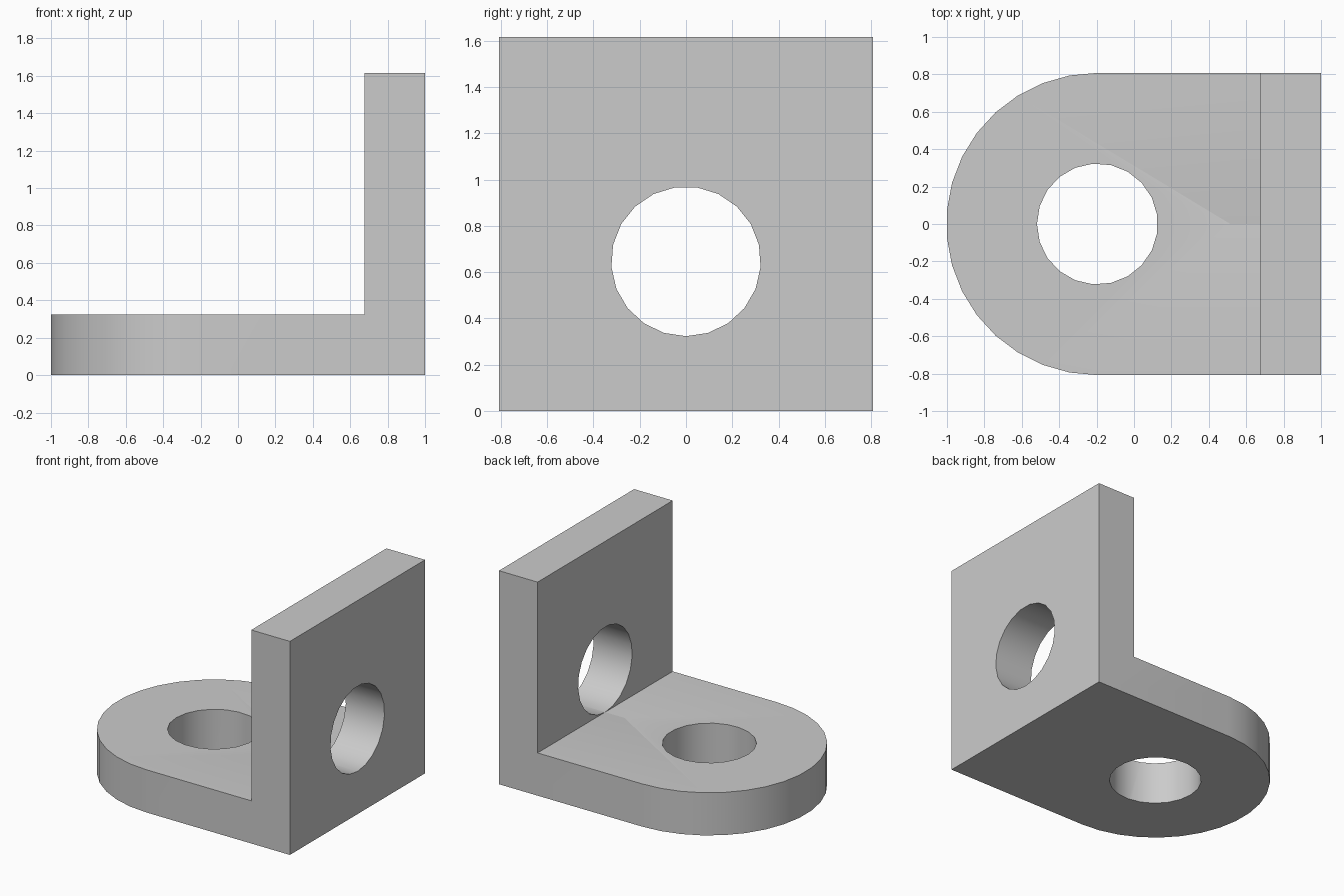
import bpy
import bmesh
from math import pi, cos, sin
from mathutils import Matrix, Vector

cube = bpy.data.objects.get("Cube")
if cube:
    bpy.data.objects.remove(cube, do_unlink=True)

U = 0.032315          # model unit, so that the length is 2
R = 25 * U            # half width and radius of the rounded end
T = 10 * U            # plate thickness
HOLE = 10 * U         # hole radius
CX = 1 - 37 * U       # centre of the rounded end
HOLE_Z = 20 * U       # height of the wall hole
ARC, SIDES = 17, 21

grey = bpy.data.materials.new("light grey")
grey.use_nodes = True
grey.diffuse_color = (0.6, 0.6, 0.6, 1)
grey.node_tree.nodes["Principled BSDF"].inputs["Base Color"].default_value = (0.6, 0.6, 0.6, 1)


def make_object(name, bm):
    bmesh.ops.recalc_face_normals(bm, faces=bm.faces)
    mesh = bpy.data.meshes.new(name)
    bm.to_mesh(mesh)
    bm.free()
    mesh.materials.append(grey)
    obj = bpy.data.objects.new(name, mesh)
    bpy.context.collection.objects.link(obj)
    return obj


def extrude(name, points, direction):
    bm = bmesh.new()
    face = bm.faces.new([bm.verts.new(p) for p in points])
    top = bmesh.ops.extrude_face_region(bm, geom=[face])["geom"]
    verts = [v for v in top if isinstance(v, bmesh.types.BMVert)]
    bmesh.ops.translate(bm, verts=verts, vec=direction)
    return make_object(name, bm)


def drill(name, centre, rotation):
    bm = bmesh.new()
    bmesh.ops.create_cone(bm, cap_ends=True, segments=SIDES, radius1=HOLE,
                          radius2=HOLE, depth=2 * T,
                          matrix=Matrix.Translation(centre) @ rotation)
    cutter = make_object(name, bm)
    cutter.hide_render = True
    cutter.hide_viewport = True
    return cutter


def cut(target, cutter, operation):
    mod = target.modifiers.new(cutter.name, "BOOLEAN")
    mod.operation = operation
    mod.solver = "EXACT"
    mod.object = cutter


# L-shaped bracket body
profile = [(-1.5, 0), (1, 0), (1, 50 * U), (1 - T, 50 * U), (1 - T, T), (-1.5, T)]
bracket = extrude("angle_bracket", [(x, -R, z) for x, z in profile], (0, 2 * R, 0))

# Rounded outline that trims the base plate
arc = [pi / 2 + pi * i / ARC for i in range(ARC + 1)]
outline = [(CX + R * cos(a), R * sin(a), -T) for a in arc]
outline += [(1.5, -R, -T), (1.5, R, -T)]
trim = extrude("rounded_end_cutter", outline, (0, 0, 3))
trim.hide_render = True
trim.hide_viewport = True

# Holes through the base and the wall, each with one corner on its axis
base_hole = drill("base_hole_cutter", Vector((CX, 0, T / 2)), Matrix.Rotation(pi / 2, 4, "Z"))
wall_hole = drill("wall_hole_cutter", Vector((1 - T / 2, 0, HOLE_Z)),
                  Matrix.Rotation(pi / 2, 4, "Y") @ Matrix.Rotation(-pi / 2, 4, "Z"))

cut(bracket, trim, "INTERSECT")
cut(bracket, base_hole, "DIFFERENCE")
cut(bracket, wall_hole, "DIFFERENCE")

# Bake the cuts and remove the cutters
bpy.context.view_layer.update()
evaluated = bracket.evaluated_get(bpy.context.evaluated_depsgraph_get())
final_mesh = bpy.data.meshes.new_from_object(evaluated)
bracket.modifiers.clear()
bracket.data = final_mesh
for cutter in (trim, base_hole, wall_hole):
    bpy.data.objects.remove(cutter, do_unlink=True)

# Smooth arcs with sharp edges
bpy.ops.object.select_all(action="DESELECT")
bracket.select_set(True)
bpy.context.view_layer.objects.active = bracket
bpy.ops.object.shade_smooth_by_angle(angle=pi / 6)
